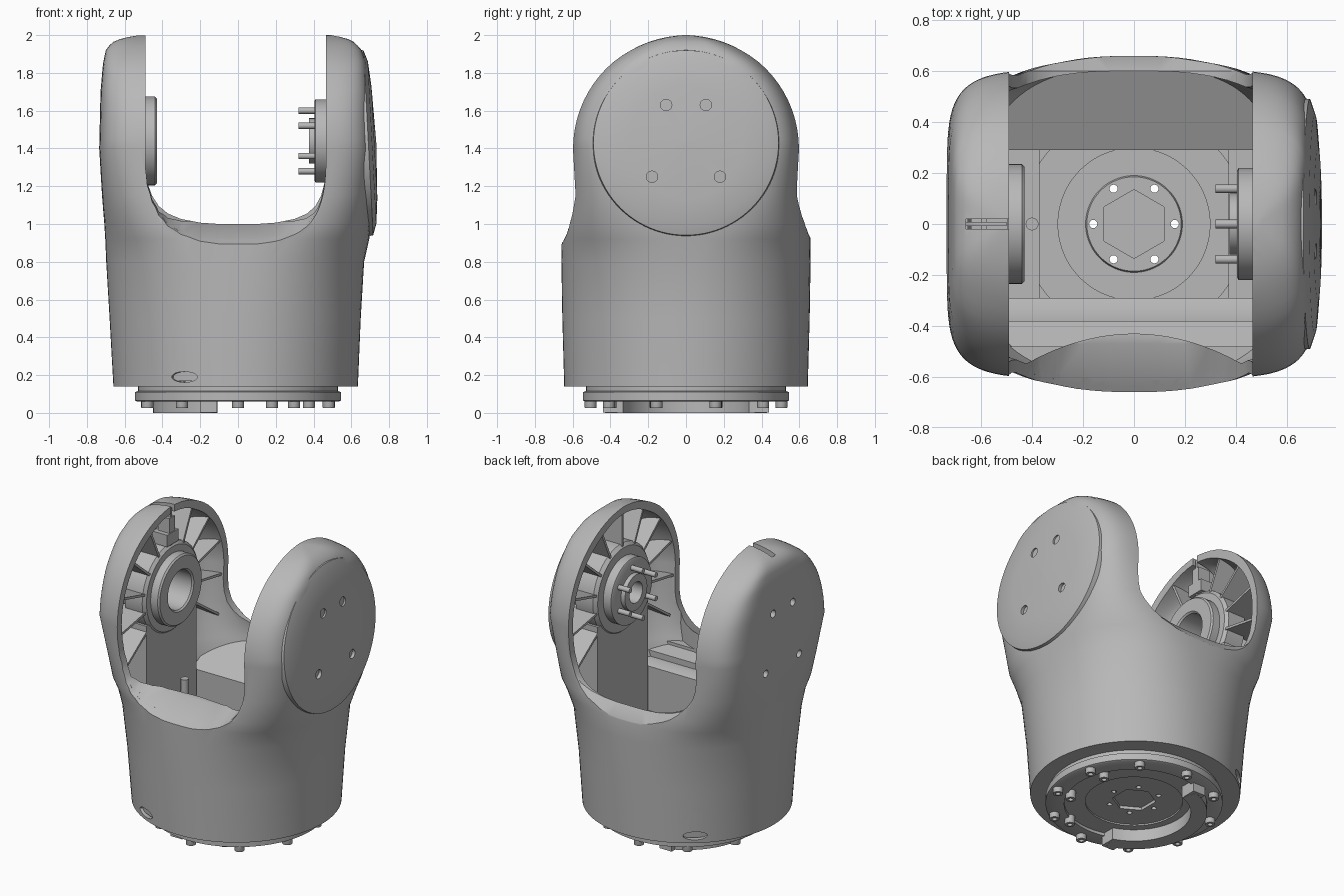
import bpy, bmesh, math
from mathutils import Matrix, Vector

old = bpy.data.objects.get("Cube")
if old:
    bpy.data.objects.remove(old)

mat = bpy.data.materials.new("cast_grey")
mat.use_nodes = True
grey = (0.48, 0.48, 0.48, 1)
mat.diffuse_color = grey
mat.node_tree.nodes["Principled BSDF"].inputs["Base Color"].default_value = grey


def finish(name, bm, matrix=None):
    if matrix:
        bm.transform(matrix)
    bmesh.ops.remove_doubles(bm, verts=bm.verts, dist=1e-5)
    bmesh.ops.recalc_face_normals(bm, faces=bm.faces)
    me = bpy.data.meshes.new(name)
    bm.to_mesh(me)
    bm.free()
    me.materials.append(mat)
    ob = bpy.data.objects.new(name, me)
    bpy.context.collection.objects.link(ob)
    return ob


def skin(name, rings, matrix=None, closed=False):
    """Bridge equal vertex rings; cap the ends unless the rings form a loop."""
    bm = bmesh.new()
    vs = [[bm.verts.new(p) for p in r] for r in rings]
    n = len(vs[0])
    for k in range(len(vs) - (not closed)):
        a, b = vs[k], vs[(k + 1) % len(vs)]
        for i in range(n):
            j = (i + 1) % n
            bm.faces.new((a[i], a[j], b[j], b[i]))
    if not closed:
        bm.faces.new(vs[0])
        bm.faces.new(vs[-1])
    return finish(name, bm, matrix)


def lathe(name, prof, matrix=None, sides=64, closed=False):
    ang = [2 * math.pi * i / sides for i in range(sides)]
    rings = [[(r * math.cos(t), r * math.sin(t), h) for t in ang] for r, h in prof]
    return skin(name, rings, matrix, closed)


def rod(name, r, h0, h1, matrix=None, sides=24):
    return lathe(name, [(r, h0), (r, h1)], matrix, sides)


def box(name, lo, hi, matrix=None):
    bm = bmesh.new()
    bmesh.ops.create_cube(bm, size=1)
    lo, hi = Vector(lo), Vector(hi)
    m = Matrix.Translation((lo + hi) / 2) @ Matrix.Diagonal((*(hi - lo), 1))
    return finish(name, bm, (matrix or Matrix()) @ m)


def boolean(ob, tool, op="DIFFERENCE", keep=False):
    mod = ob.modifiers.new("cut", "BOOLEAN")
    mod.operation, mod.object, mod.solver = op, tool, "EXACT"
    bpy.context.view_layer.objects.active = ob
    bpy.ops.object.modifier_apply(modifier="cut")
    if not keep:
        bpy.data.objects.remove(tool)


def along_x(z, sign=1, y=0):
    """Matrix laying a lathe on the x axis, pointing outward by sign."""
    return Matrix.Translation((0, y, z)) @ Matrix.Rotation(sign * math.pi / 2, 4, "Y")


# Body outline by height: z, right width, left width, depth, squareness
TABLE = [(0.14, .66, .635, .645, 2), (0.5, .68, .65, .655, 2.1), (0.8, .698, .668, .66, 2.3),
         (0.92, .703, .695, .66, 2.6), (1.0, .708, .703, .645, 3.2), (1.15, .72, .712, .607, 4.2),
         (1.4, .735, .715, .606, 6), (1.7, .728, .70, .606, 6), (1.85, .715, .68, .606, 6),
         (1.92, .70, .655, .606, 5), (1.96, .67, .62, .606, 5), (1.985, .61, .57, .606, 5),
         (2.0, .52, .49, .606, 5)]


def row(z):
    for p, q in zip(TABLE, TABLE[1:]):
        if z <= q[0] + 1e-6:
            f = (z - p[0]) / (q[0] - p[0])
            return [u + (v - u) * f for u, v in zip(p, q)]
    return list(TABLE[-1])


def body(name, inset, base):
    zs = [base] + [r[0] for r in TABLE[1:7]]
    zs += [1.4 + (0.6 - inset) * math.sin(math.pi / 2 * k / 18) for k in range(1, 19)]
    rings = []
    for z in zs:
        _, right, left, b, n = row(z + inset if z > 1.4 else z)
        if z > 1.4:
            b *= math.sqrt(max(1 - ((z - 1.4) / (0.6 - inset)) ** 2, 4e-4))
        b = max(b - inset * min(1, b / .3), .01)
        ring = []
        for i in range(96):
            t = 2 * math.pi * (i + .5) / 96
            c, s = math.cos(t), math.sin(t)
            a = (left if c > 0 else right) - inset
            ring.append((math.copysign(a * abs(c) ** (2 / n), c),
                         math.copysign(b * abs(s) ** (2 / n), s), z))
        rings.append(ring)
    return skin(name, rings)


# Hollow yoke shell with a U-shaped opening
shell = body("yoke_shell", 0, .14)
boolean(shell, body("cavity", .045, .2))
half = [(.1, 1.0), (.2, 1.007), (.3, 1.027), (.365, 1.055), (.41, 1.095), (.44, 1.15), (.458, 1.22),
        (.465, 1.3), (.465, 2.2)]
outline = [(-x - .025 * min(1, (z - 1) / .25), z) for x, z in reversed(half)] + half
rings = []
for y, drop in ((-.72, .14), (-.47, 0), (.6, 0), (.72, .15)):
    rings.append([(x, y, z - drop * max(0, min(1, (1.3 - z) / .3))) for x, z in outline])
boolean(shell, skin("opening", rings))
boolean(shell, rod("floor_hole", .44, .1, .3, sides=64))
boolean(shell, box("top_slot", (-.66, -.02, 1.88), (-.4, .02, 2.1)))
for deg in (130, 244):
    turn = Matrix.Rotation(math.radians(deg), 4, "Z") @ Matrix.Translation((.65, 0, .19))
    boolean(shell, rod("dimple", 1, -.08, .1, turn @ Matrix.Rotation(math.pi / 2, 4, "Y")
                       @ Matrix.Diagonal((.028, .075, 1, 1))))

# Shallow domed cover on the left arm, nearly flush with the shell
tilt = Matrix.Translation((.69, 0, 1.43)) @ Matrix.Rotation(math.radians(87), 4, "Y")
cover = lathe("left_cover", [(0.001, -.03), (.43, -.03), (.5, -.07), (.49, 0), (.43, .02),
                             (.3, .032), (.001, .042)], tilt, 96)
for y, z in ((-.105, 1.63), (.105, 1.63), (-.18, 1.25), (.18, 1.25)):
    boolean(cover, rod("hole", .03, .68, .8, along_x(z, 1, y)))
    boolean(shell, rod("hole", .025, -.8, -.6, along_x(z, 1, y)))

# Inner structure, trimmed to fit inside the shell
limit = body("limit", .02, .16)
inner = []
for side, tag, face in ((1, "left", .475), (-1, "right", .5)):
    for k in range(11):
        ang = math.radians(-35 + 25 * k)
        spin = Matrix.Translation((0, 0, 1.42)) @ Matrix.Rotation(ang, 4, "X")
        x0, x1 = sorted((side * face, side * .72))
        inner.append(box(f"{tag}_rib", (x0, .26, -.008), (x1, .62, .008), spin))
    x0, x1 = sorted((side * face, side * .64))
    inner.append(box(f"{tag}_column", (x0, -.27, .4), (x1, .27, 1.28)))
    x0, x1 = sorted((side * .37, side * .68))
    inner.append(box(f"{tag}_ledge", (x0, -.3, .17), (x1, .3, .5)))
for name, sec in (("back_panel", [(.29, .17), (.7, .17), (.7, .96), (.62, .93), (.29, .77)]),
                  ("front_shelf", [(-.29, .17), (-.29, .8), (-.34, .82), (-.38, .82), (-.38, .86),
                                   (-.48, .88), (-.48, .9), (-.7, .9), (-.7, .17)])):
    inner.append(skin(name, [[(x, y, z) for y, z in sec] for x in (-.55, .55)]))
# Thick front lip under the opening
lip = [(.046 * k, -.43 - .14 * (k / 10) ** 2) for k in range(-10, 11)] + [(.3, -.7), (-.3, -.7)]
inner.append(skin("front_lip", [[(x, y, z) for x, y in lip] for z in (.85, 1.1)]))
for ob in inner:
    boolean(ob, limit, "INTERSECT", keep=True)
bpy.data.objects.remove(limit)
boolean(inner[-1], skin("lip_cut", rings))

# Left drive hub with pins
lathe("left_housing", [(.3, -.62), (.3, -.49), (.28, -.468), (.2, -.468)], along_x(1.44, -1))
lathe("left_hub", [(.22, -.55), (.22, -.41), (.21, -.405), (.12, -.405), (.12, -.375), (.07, -.375),
                   (.07, -.55)], along_x(1.44, -1), closed=True)
for k in range(6):
    a = math.pi / 6 + k * math.pi / 3
    rod("hub_pin", .017, .32, .45, along_x(1.44 + .16 * math.sin(a), 1, .16 * math.cos(a)), 16)

# Right bearing ring
lathe("right_housing", [(.3, .64), (.3, .51), (.28, .492), (.13, .492), (.13, .64)],
      along_x(1.44, -1), closed=True)
lathe("right_bearing", [(.235, .6), (.235, .44), (.225, .43), (.14, .43), (.13, .44), (.13, .6)],
      along_x(1.44, -1), closed=True)
box("slot_bracket", (-.6, -.06, 1.74), (-.49, .06, 1.82))
box("slot_tongue", (-.58, -.03, 1.8), (-.495, .03, 1.92))
rod("sensor_post", .025, .45, .85, Matrix.Translation((-.4, 0, 0)))

# Base flange and floor plate
lathe("base_flange", [(.53, .145), (.53, .115), (.545, .11), (.545, .065), (.535, .06), (.43, .06),
                      (.43, .145)], sides=96, closed=True)
plate = lathe("floor_plate", [(.001, .09), (.3, .09), (.3, .08), (.45, .08), (.45, .18), (.3, .18),
                              (.3, .19), (.19, .19), (.185, .205), (.001, .205)], sides=96)
for h in ((.18, .3), (.05, .11)):
    boolean(plate, rod("hex_recess", .135, *h, Matrix.Rotation(math.pi / 6, 4, "Z"), 6))
for k in range(6):
    a = k * math.pi / 3
    boolean(plate, rod("screw_hole", .016, 0, .4, Matrix.Translation((.16 * math.cos(a), .16 * math.sin(a), 0)), 16))

# Bolts and curved foot under the flange
spots = [(.505 * math.cos(math.radians(18 + 36 * k)), .505 * math.sin(math.radians(18 + 36 * k)))
         for k in range(10)]
for x, y in spots + [(.18, -.4), (.375, -.16), (.375, .16)]:
    lathe("flange_bolt", [(.012, .045), (.016, .025), (.03, .025), (.032, .03), (.032, .085)],
          Matrix.Translation((x, y, 0)), 16)
arc = []
for k in range(25):
    a = math.radians(108 + 6 * k)
    arc.append([(r * math.cos(a), r * math.sin(a), z) for r, z in ((.35, 0), (.45, 0), (.45, .09), (.35, .09))])
skin("curved_foot", arc)
for s in (-1, 1):
    box("foot_lug", (-.2, s * .39 - .05, .001), (-.11, s * .39 + .05, .09))

for ob in bpy.context.scene.objects:
    ob.select_set(ob.type == "MESH")
bpy.context.view_layer.objects.active = shell
bpy.ops.object.shade_smooth_by_angle(angle=math.radians(32))
